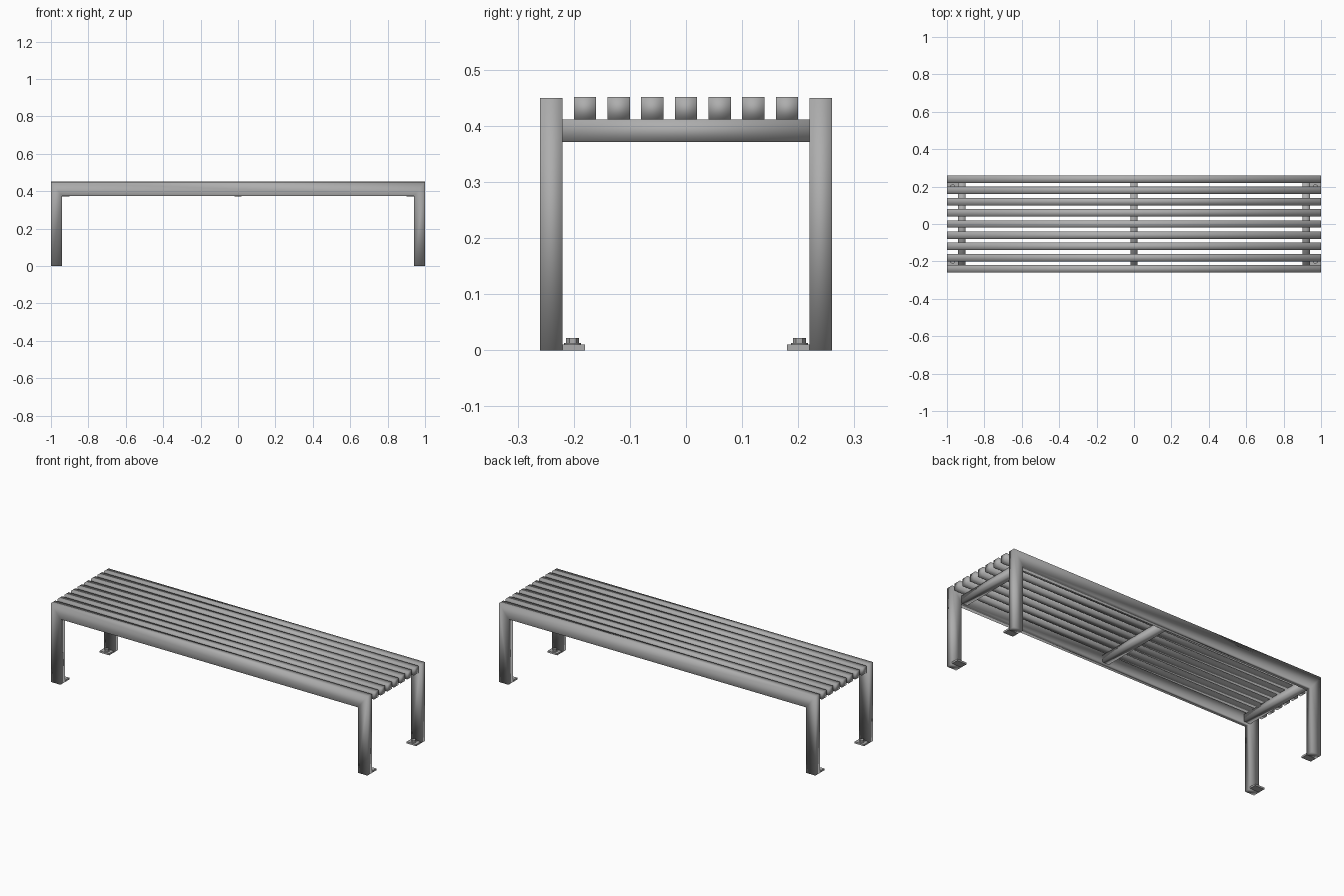
import bpy
import bmesh
from mathutils import Matrix, Vector

cube = bpy.data.objects.get("Cube")
if cube:
    bpy.data.objects.remove(cube, do_unlink=True)

# Single painted steel colour
STEEL = (0.42, 0.42, 0.42, 1.0)
steel = bpy.data.materials.new("grey_steel")
steel.use_nodes = True
steel.diffuse_color = STEEL
steel.node_tree.nodes["Principled BSDF"].inputs["Base Color"].default_value = STEEL

HALF_LENGTH = 1.0
OUTER_Y, INNER_Y = 0.26, 0.22
LEG_WIDTH = 0.06
FRAME_TOP, BEAM_BOTTOM = 0.45, 0.374
SLAT_BOTTOM, SLAT_TOP = 0.4115, 0.4515
BAR = 0.04
PLATE_TOP = 0.01


def finish(name, bm, smooth=True):
    bmesh.ops.recalc_face_normals(bm, faces=bm.faces)
    for face in bm.faces:
        face.smooth = smooth
    mesh = bpy.data.meshes.new(name)
    bm.to_mesh(mesh)
    bm.free()
    mesh.materials.append(steel)
    obj = bpy.data.objects.new(name, mesh)
    bpy.context.collection.objects.link(obj)
    return obj


def box(name, low, high, smooth=True):
    low, high = Vector(low), Vector(high)
    bm = bmesh.new()
    matrix = Matrix.Translation((low + high) / 2) @ Matrix.Diagonal((*(high - low), 1))
    bmesh.ops.create_cube(bm, size=1, matrix=matrix)
    return finish(name, bm, smooth)


def disc(name, x, y, radius, bottom, top, sides):
    bm = bmesh.new()
    bmesh.ops.create_cone(bm, cap_ends=True, segments=sides, radius1=radius,
                          radius2=radius, depth=top - bottom,
                          matrix=Matrix.Translation((x, y, (bottom + top) / 2)))
    obj = finish(name, bm)
    bpy.ops.object.select_all(action="DESELECT")
    obj.select_set(True)
    bpy.context.view_layer.objects.active = obj
    bpy.ops.object.shade_smooth_by_angle()


def side_frame(name, side):
    # Mitred strip for two legs and the beam, extruded to the tube depth
    inner_x = HALF_LENGTH - LEG_WIDTH
    outer = [(-HALF_LENGTH, 0), (-HALF_LENGTH, FRAME_TOP),
             (HALF_LENGTH, FRAME_TOP), (HALF_LENGTH, 0)]
    inner = [(-inner_x, 0), (-inner_x, BEAM_BOTTOM),
             (inner_x, BEAM_BOTTOM), (inner_x, 0)]
    bm = bmesh.new()
    a = [bm.verts.new((x, side * OUTER_Y, z)) for x, z in outer]
    b = [bm.verts.new((x, side * OUTER_Y, z)) for x, z in inner]
    strip = [bm.faces.new((a[i], a[i + 1], b[i + 1], b[i])) for i in range(3)]
    result = bmesh.ops.extrude_face_region(bm, geom=strip, use_keep_orig=True)
    moved = [v for v in result["geom"] if isinstance(v, bmesh.types.BMVert)]
    bmesh.ops.translate(bm, verts=moved, vec=(0, side * (INNER_Y - OUTER_Y), 0))
    finish(name, bm)


# Front and back frames, each with two bolted feet
for side, label in ((-1, "front"), (1, "back")):
    side_frame(label + "_frame", side)
    for end, hand in ((-1, "right"), (1, "left")):
        tag = f"{label}_{hand}"
        xs = sorted((end * HALF_LENGTH, end * (HALF_LENGTH - LEG_WIDTH)))
        ys = sorted((side * 0.18, side * INNER_Y))
        box(tag + "_foot_plate", (xs[0], ys[0], 0), (xs[1], ys[1], PLATE_TOP), False)
        x, y = sum(xs) / 2, side * 0.202
        disc(tag + "_washer", x, y, 0.015, PLATE_TOP, 0.0125, 24)
        disc(tag + "_bolt_head", x, y, 0.0115, 0.0125, 0.022, 6)

# Seat slats
for i in range(7):
    y = (i - 3) * 0.06
    box(f"slat_{i + 1}", (-HALF_LENGTH, y - BAR / 2, SLAT_BOTTOM),
        (HALF_LENGTH, y + BAR / 2, SLAT_TOP))

# Cross bars under the slats
for x, label in ((-0.92, "right"), (0, "middle"), (0.92, "left")):
    box(label + "_cross_bar", (x - BAR / 2, -INNER_Y, SLAT_BOTTOM - BAR),
        (x + BAR / 2, INNER_Y, SLAT_BOTTOM))
